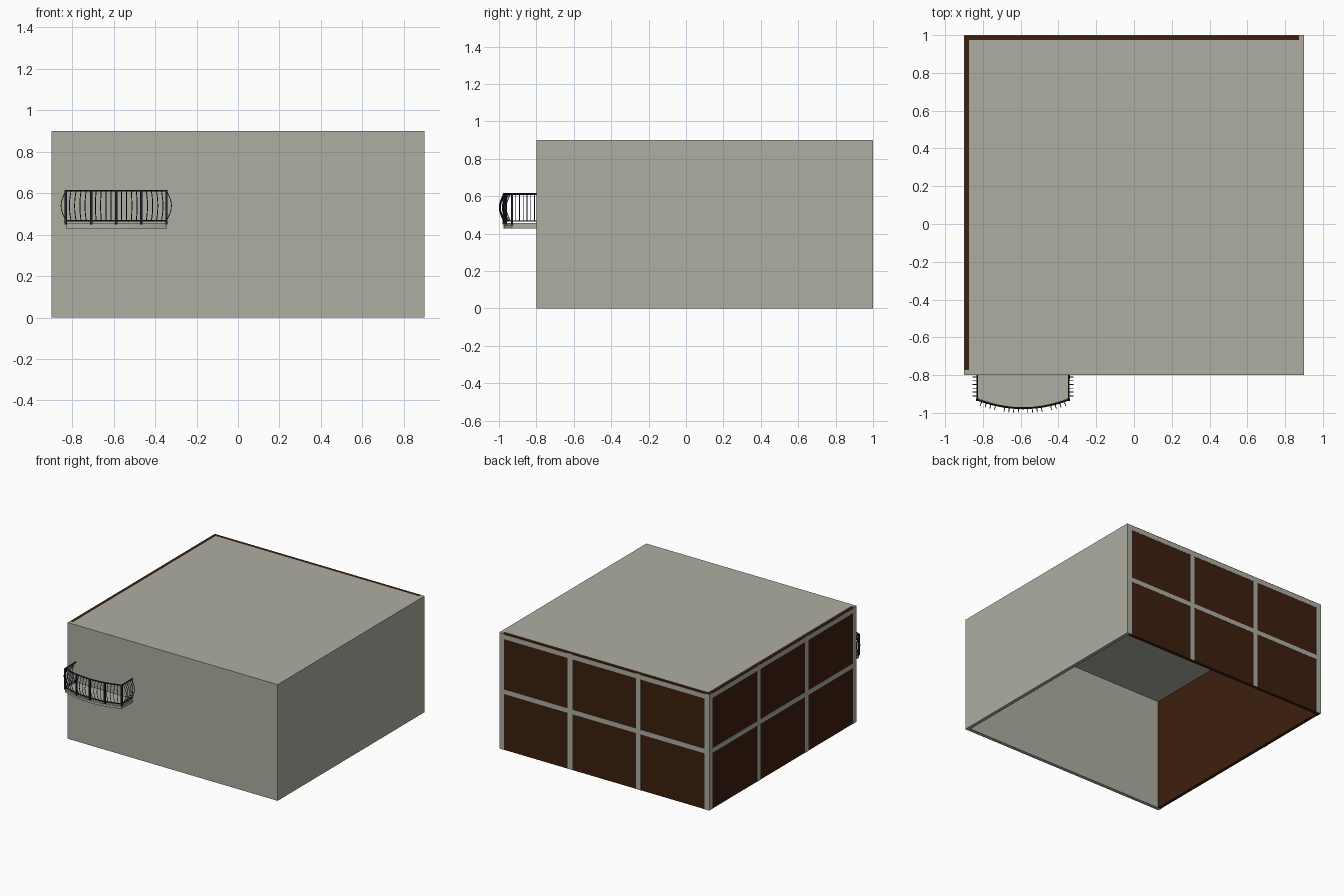
import bpy, bmesh, math
from mathutils import Vector

if "Cube" in bpy.data.objects:
    bpy.data.objects.remove(bpy.data.objects["Cube"])


def material(name, rgb):
    m = bpy.data.materials.new(name)
    m.diffuse_color = (*rgb, 1)
    m.use_nodes = True
    m.node_tree.nodes["Principled BSDF"].inputs["Base Color"].default_value = m.diffuse_color
    return m


STONE = material("warm grey plaster", (0.42, 0.42, 0.36))
BROWN = material("dark brown panel", (0.046, 0.014, 0.004))
IRON = material("black iron", (0.011, 0.016, 0.019))


def mesh_object(name, bm, mat):
    bmesh.ops.recalc_face_normals(bm, faces=bm.faces)
    me = bpy.data.meshes.new(name)
    bm.to_mesh(me)
    bm.free()
    me.materials.append(mat)
    ob = bpy.data.objects.new(name, me)
    bpy.context.collection.objects.link(ob)
    return ob


def add_box(bm, x, y, z):
    """Box from (min, max) ranges."""
    vs = bmesh.ops.create_cube(bm, size=1)["verts"]
    for v in vs:
        v.co = [r[0] if c < 0 else r[1] for c, r in zip(v.co, (x, y, z))]


def box(name, x, y, z, mat):
    bm = bmesh.new()
    add_box(bm, x, y, z)
    return mesh_object(name, bm, mat)


def tubes(name, paths, radius):
    """One mesh of round bars swept along point lists."""
    cu = bpy.data.curves.new(name, "CURVE")
    cu.dimensions = "3D"
    cu.bevel_depth = radius
    cu.bevel_resolution = 1
    cu.use_fill_caps = True
    for pts in paths:
        sp = cu.splines.new("POLY")
        sp.points.add(len(pts) - 1)
        for p, co in zip(sp.points, pts):
            p.co = (*co, 1)
    cu.materials.append(IRON)
    ob = bpy.data.objects.new(name, cu)
    bpy.context.collection.objects.link(ob)
    bpy.ops.object.select_all(action="DESELECT")
    ob.select_set(True)
    bpy.context.view_layer.objects.active = ob
    bpy.ops.object.convert(target="MESH")
    bpy.ops.object.shade_smooth_by_angle()


# Room shell, open underneath
X0, X1, Y0, Y1, H, T = -0.9, 0.9, -0.8, 1.0, 0.9, 0.027
P = 0.002  # how far the frame stands proud of the panels
box("front_wall", (X0, X1), (Y0, Y0 + T), (0, H), STONE)
box("right_wall", (X1 - T, X1), (Y0 + T, Y1 - P), (0, H), STONE)
box("roof", (X0 + T, X1 - T), (Y0 + T, Y1 - T), (H - T, H), STONE)
box("left_panel", (X0 + P, X0 + T), (Y0 + T, Y1 - P), (0, H), BROWN)
box("back_panel", (X0 + T, X1 - T), (Y1 - T, Y1 - P), (0, H), BROWN)

# Frame grids on the left and back walls: 4 uprights, a top and a middle rail
W = 0.04


def frame(name, a0, a1, place):
    bm = bmesh.new()
    step = (a1 - a0 - W) / 3
    for i in range(4):
        s = a0 + i * step
        add_box(bm, *place((s, s + W)), (0, H - P))
        if i < 3:
            for z in (0.433, H - P - W):
                add_box(bm, *place((s + W, s + step)), (z, z + W * 0.9))
    mesh_object(name, bm, STONE)


frame("left_frame", Y0, Y1, lambda r: ((X0, X0 + P), r))
frame("back_frame", X0 + P, X1, lambda r: (r, (Y1 - P, Y1)))

# Balcony plan: straight sides and a bowed front
CX, HALF, SIDE, SAG = -0.5875, 0.2425, -0.93, 0.045


def front_point(t, z=0.0, out=0.0):
    """t runs -1..1 along the bowed front."""
    n = Vector((2 * SAG * t / HALF, -1, 0)).normalized()
    return Vector((CX + HALF * t, SIDE - SAG * (1 - t * t), z)) + n * out


def slab(name, inset, z0, z1):
    bm = bmesh.new()
    pts = [front_point(-1 + i / 10) for i in range(21)]
    k = 1 - inset / HALF
    ring = [(CX + (p.x - CX) * k, p.y + inset) for p in pts]
    ring = [(ring[0][0], Y0)] + ring + [(ring[-1][0], Y0)]
    f = bm.faces.new([bm.verts.new((x, y, z0)) for x, y in ring])
    ext = bmesh.ops.extrude_face_region(bm, geom=[f])["geom"]
    for v in ext:
        if isinstance(v, bmesh.types.BMVert):
            v.co.z = z1
    mesh_object(name, bm, STONE)


slab("balcony_slab", 0.0, 0.428, 0.447)
slab("balcony_top_step", 0.005, 0.447, 0.457)

# Rails follow the plan at two heights
LOW, TOP = 0.467, 0.612


def plan(z):
    pts = [front_point(-1 + i / 10, z) for i in range(21)]
    return [Vector((CX - HALF, Y0, z))] + pts + [Vector((CX + HALF, Y0, z))]


tubes("top_rail", [plan(TOP)], 0.005)
tubes("bottom_rail", [plan(LOW)], 0.004)

# Square posts along the front
bm = bmesh.new()
for i in range(5):
    p = front_point(-1 + i / 2)
    add_box(bm, (p.x - 0.006, p.x + 0.006), (p.y - 0.006, p.y + 0.006), (0.45, TOP))
mesh_object("railing_posts", bm, IRON)

# Bellied balusters, bulging outwards
BELLY = 0.024


def bulge(base, normal):
    return [base + normal * (BELLY * math.sin(math.pi * k / 8))
            + Vector((0, 0, LOW + (TOP - LOW) * k / 8)) for k in range(9)]


bars = []
for i in range(21):
    if i % 5:
        t = -1 + i / 10
        bars.append(bulge(front_point(t), front_point(t, 0, 1) - front_point(t)))
for s in (-1, 1):
    for i in range(1, 7):
        base = Vector((CX + s * HALF, SIDE + i * 0.13 / 6.5, 0))
        bars.append(bulge(base, Vector((s, 0, 0))))
tubes("balusters", bars, 0.0022)
